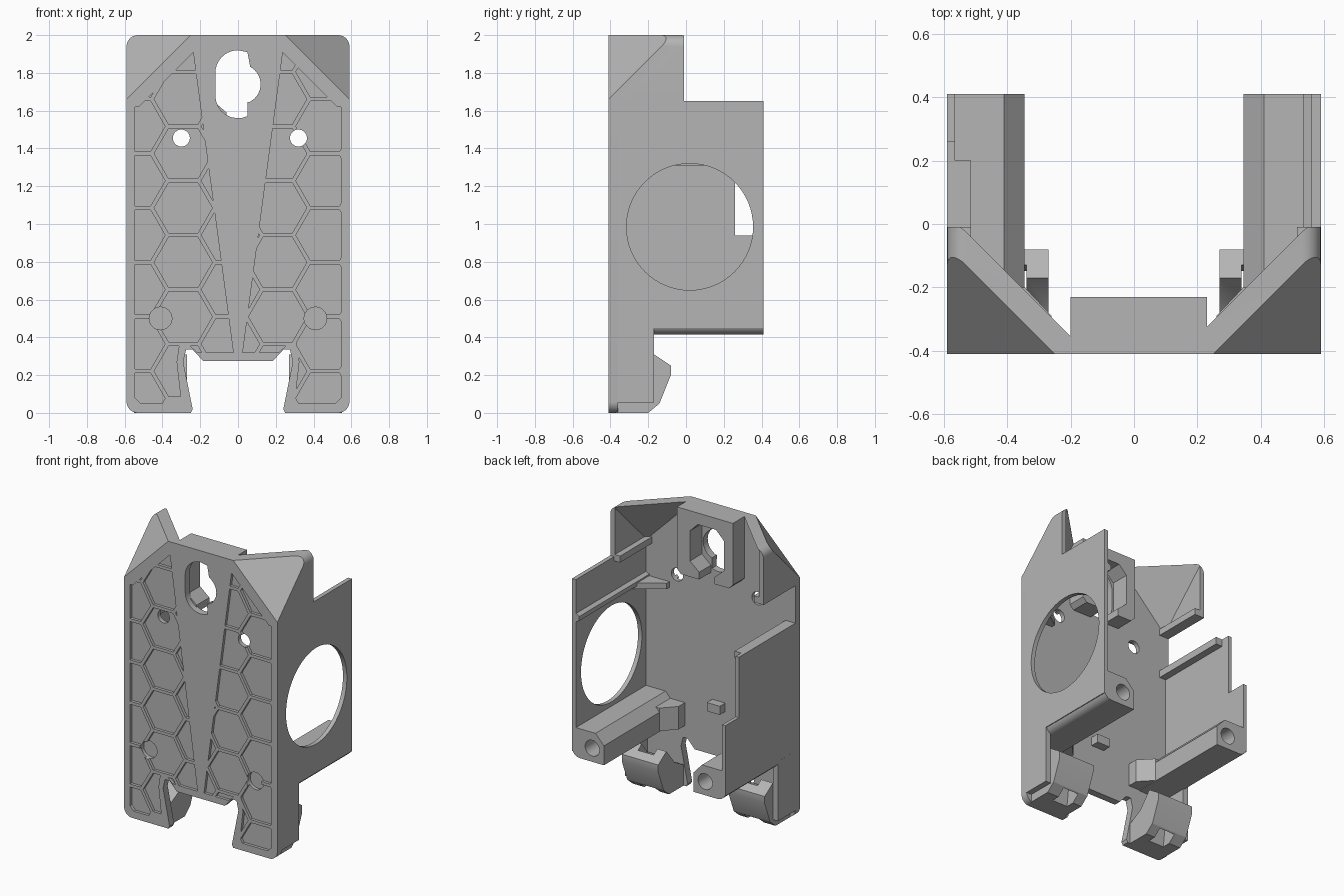
import bpy, bmesh
from math import sin, cos, pi, radians
from mathutils import Vector

old = bpy.data.objects.get("Cube")
if old:
    bpy.data.objects.remove(old, do_unlink=True)

grey = bpy.data.materials.new("light grey plastic")
grey.use_nodes = True
GREY = (0.46, 0.46, 0.46, 1)
grey.diffuse_color = GREY
grey.node_tree.nodes["Principled BSDF"].inputs["Base Color"].default_value = GREY

W, FRONT, PLATE_BACK, EDGE_BACK = 0.59, -0.41, -0.36, -0.01


def add_prism(bm, pts, axis, a, b):
    """Extrude a 2D profile along x, y or z between a and b."""
    place = {"x": lambda u, v, t: (t, u, v),
             "y": lambda u, v, t: (u, t, v),
             "z": lambda u, v, t: (u, v, t)}[axis]
    low = [bm.verts.new(place(u, v, a)) for u, v in pts]
    high = [bm.verts.new(place(u, v, b)) for u, v in pts]
    bm.faces.new(low)
    bm.faces.new(high[::-1])
    n = len(pts)
    for i in range(n):
        j = (i + 1) % n
        bm.faces.new((low[j], low[i], high[i], high[j]))


def finish(bm, name):
    bmesh.ops.recalc_face_normals(bm, faces=bm.faces)
    mesh = bpy.data.meshes.new(name)
    bm.to_mesh(mesh)
    bm.free()
    mesh.materials.append(grey)
    obj = bpy.data.objects.new(name, mesh)
    bpy.context.collection.objects.link(obj)
    return obj


def prism(name, pts, axis, a, b, planes=()):
    """Prism, optionally trimmed by planes given as (point, outward normal)."""
    bm = bmesh.new()
    add_prism(bm, pts, axis, a, b)
    for point, normal in planes:
        geom = bm.verts[:] + bm.edges[:] + bm.faces[:]
        cut = bmesh.ops.bisect_plane(bm, geom=geom, plane_co=point, plane_no=normal,
                                     clear_outer=True)["geom_cut"]
        edges = [e for e in cut if isinstance(e, bmesh.types.BMEdge)]
        if edges:
            bmesh.ops.contextual_create(bm, geom=edges)
    return finish(bm, name)


def rect(u0, u1, v0, v1):
    return [(u0, v0), (u1, v0), (u1, v1), (u0, v1)]


def arc(u, v, r, start, end, n=8):
    angles = [radians(start + (end - start) * i / n) for i in range(n + 1)]
    return [(u + r * cos(t), v + r * sin(t)) for t in angles]


def circle(u, v, r, n=32, rv=None):
    return [(u + r * cos(2 * pi * i / n), v + (rv or r) * sin(2 * pi * i / n))
            for i in range(n)]


def flip(pts, s):
    return [(s * u, v) for u, v in pts]


def boolean(obj, cutter, operation="DIFFERENCE"):
    cutter.hide_render = True
    mod = obj.modifiers.new("cut", "BOOLEAN")
    mod.object, mod.operation, mod.solver = cutter, operation, "EXACT"
    graph = bpy.context.evaluated_depsgraph_get()
    mesh = bpy.data.meshes.new_from_object(obj.evaluated_get(graph))
    obj.modifiers.clear()
    obj.data = mesh
    bpy.data.objects.remove(cutter, do_unlink=True)


def corner_plane(s, offset):
    """45 degree plane s*x - y + z = offset, facing outwards."""
    return Vector((0, 0, offset)), Vector((s, -1, 1))


# Back plate with its bottom notch and sloped top corners
half = arc(W - 0.06, 0.06, 0.06, 0, -90) + [
    (0.25, 0), (0.24, 0.02), (0.29, 0.27), (0.275, 0.335), (0.24, 0.335), (0.185, 0.275)]
outline = [(W, 2)] + half + flip(half, -1)[::-1] + [(-W, 2)]
plate = prism("back_plate", outline, "y", FRONT, PLATE_BACK,
              [corner_plane(1, 2.66), corner_plane(-1, 2.66)])

# Keyhole, screw holes and boss access holes
keyhole = (arc(0, 1.68, 0.12, 180, 295) + [(0.05, 1.645)]
           + arc(0.015, 1.74, 0.105, -62, 62) + [(0.05, 1.91), (0, 1.92)]
           + arc(0, 1.80, 0.12, 95, 180))
boolean(plate, prism("keyhole_cutter", keyhole, "y", -0.6, 0))
for u, v, r in [(-0.3, 1.455, 0.045), (0.32, 1.455, 0.045),
                (-0.41, 0.5, 0.06), (0.41, 0.5, 0.06)]:
    boolean(plate, prism("hole_cutter", circle(u, v, r), "y", -0.6, 0))

# Honeycomb pockets, limited to a panel on each side of the middle rib
panel = [(0.24, 1.93), (0.545, 1.64), (0.545, 0.08), (0.515, 0.05), (0.3, 0.05),
         (0.325, 0.27), (0.31, 0.37), (0.27, 0.37), (0.215, 0.32), (0.025, 0.32)]
pitch = 0.288
for s in (1, -1):
    bm = bmesh.new()
    for col in range(5):
        for row in range(8):
            cx = -0.54 + 0.25 * col
            cz = 0.365 + pitch * (row - 1 + (0.5 if col % 2 else 0))
            add_prism(bm, circle(cx, cz, 0.154, 6), "y", -0.5, FRONT + 0.02)
    cells = finish(bm, "honeycomb_cutter")
    boolean(cells, prism("panel_cutter", flip(panel, s), "y", -0.48, -0.3), "INTERSECT")
    boolean(plate, cells)

# Keyhole block behind the plate, open at its lower edge
block = prism("keyhole_block", [(-0.2, 1.57), (-0.17, 1.54), (0.2, 1.54), (0.23, 1.57),
                                (0.23, 2), (-0.2, 2)], "y", PLATE_BACK - 0.01, -0.23)
recess = [(-0.06, 1.4), (0.06, 1.4), (0.06, 1.59), (0.13, 1.65), (0.13, 1.86),
          (0.07, 1.92), (-0.07, 1.92), (-0.13, 1.86), (-0.13, 1.65), (-0.06, 1.59)]
boolean(block, prism("recess_cutter", recess, "y", -0.6, 0))

# Side wall with the round opening
wall = prism("left_wall", rect(-0.40, 0.41, 0.45, 1.65), "x", 0.56, W)
boolean(wall, prism("opening_cutter", circle(0.02, 0.985, 0.335, 64), "x", 0.4, 0.8))

# Stepped side wall
stepped = prism("right_wall", [(-0.40, 0.45), (0.41, 0.45), (0.41, 0.94), (0.26, 0.94),
                               (0.26, 1.36), (-0.40, 1.36)], "x", -W, -0.565)
boolean(stepped, prism("slot_cutter", circle(-0.25, 0.52, 0.06, 32, 0.085), "x", -0.8, -0.5))

# Rails, lip, shelf and locating peg inside the case
prism("right_lip", rect(1.31, 1.36, -0.57, -0.515) and rect(-0.57, -0.515, 1.31, 1.36),
      "y", PLATE_BACK, 0.2)
prism("left_rail", [(0.57, 1.35), (0.535, 1.37), (0.535, 1.40), (0.57, 1.42)],
      "y", PLATE_BACK, 0.41)
prism("left_shelf", [(0.57, -0.37), (0.38, -0.37), (0.38, -0.33), (0.57, -0.2)],
      "z", 1.35, 1.39)
prism("locating_peg", rect(-0.05, 0.05, 0.60, 0.66), "y", -0.37, -0.30)

for s, side in ((1, "left"), (-1, "right")):
    # Sloped top corner: slanted sheet, outer fin and ledge
    rounded = [(0, 1.62), (W, 1.62)] + arc(W - 0.06, 1.94, 0.06, 0, 90) + [(0, 2)]
    outer = corner_plane(s, 2.66)
    inner = corner_plane(s, 2.555)
    prism(side + "_corner_sheet", flip(rounded, s), "y", FRONT, EDGE_BACK,
          [outer, (inner[0], -inner[1])])
    prism(side + "_corner_fin", flip(rounded, s), "y", FRONT, EDGE_BACK,
          [outer, (Vector((s * 0.555, 0, 0)), Vector((-s, 0, 0)))])
    prism(side + "_corner_ledge", flip(rect(0.515, 0.57, 1.62, 1.665), s),
          "y", PLATE_BACK - 0.01, EDGE_BACK)

    # Long screw boss with rounded outer edge and flared root
    section = [(0.345, 0.415)] + arc(W - 0.06, 0.475, 0.06, -90, 0) + [
        (W, 0.62), (0.41, 0.62), (0.345, 0.55)]
    boss = prism(side + "_screw_boss", flip(section, s), "y", PLATE_BACK - 0.005, 0.41)
    boolean(boss, prism("screw_cutter", flip(circle(0.435, 0.51, 0.055), s), "y", 0.1, 0.6))
    root = [(0.57, -0.365), (0.26, -0.365), (0.26, -0.29), (0.345, -0.2), (0.57, -0.2)]
    prism(side + "_boss_root", flip(root, s), "z", 0.42, 0.58)

    # Lower side rib
    prism(side + "_lower_rib", rect(-0.40, -0.17, 0.055, 0.47), "x", s * 0.55, s * W)

    # Hooked foot with a strap slot
    hook = [(-0.37, 0), (-0.2, 0), (-0.14, 0.05), (-0.08, 0.2), (-0.08, 0.25),
            (-0.17, 0.31), (-0.26, 0.2), (-0.37, 0.14)]
    foot = prism(side + "_foot", hook, "x", s * 0.27, s * 0.55)
    boolean(foot, prism("strap_cutter", [(-0.27, -0.1), (-0.16, -0.1), (-0.12, 0.4), (-0.21, 0.4)],
                        "x", s * 0.34, s * 0.46))

for obj in bpy.context.scene.objects:
    if obj.type == "MESH":
        bpy.ops.object.select_all(action="DESELECT")
        obj.select_set(True)
        bpy.context.view_layer.objects.active = obj
        bpy.ops.object.shade_smooth_by_angle(angle=radians(25))
